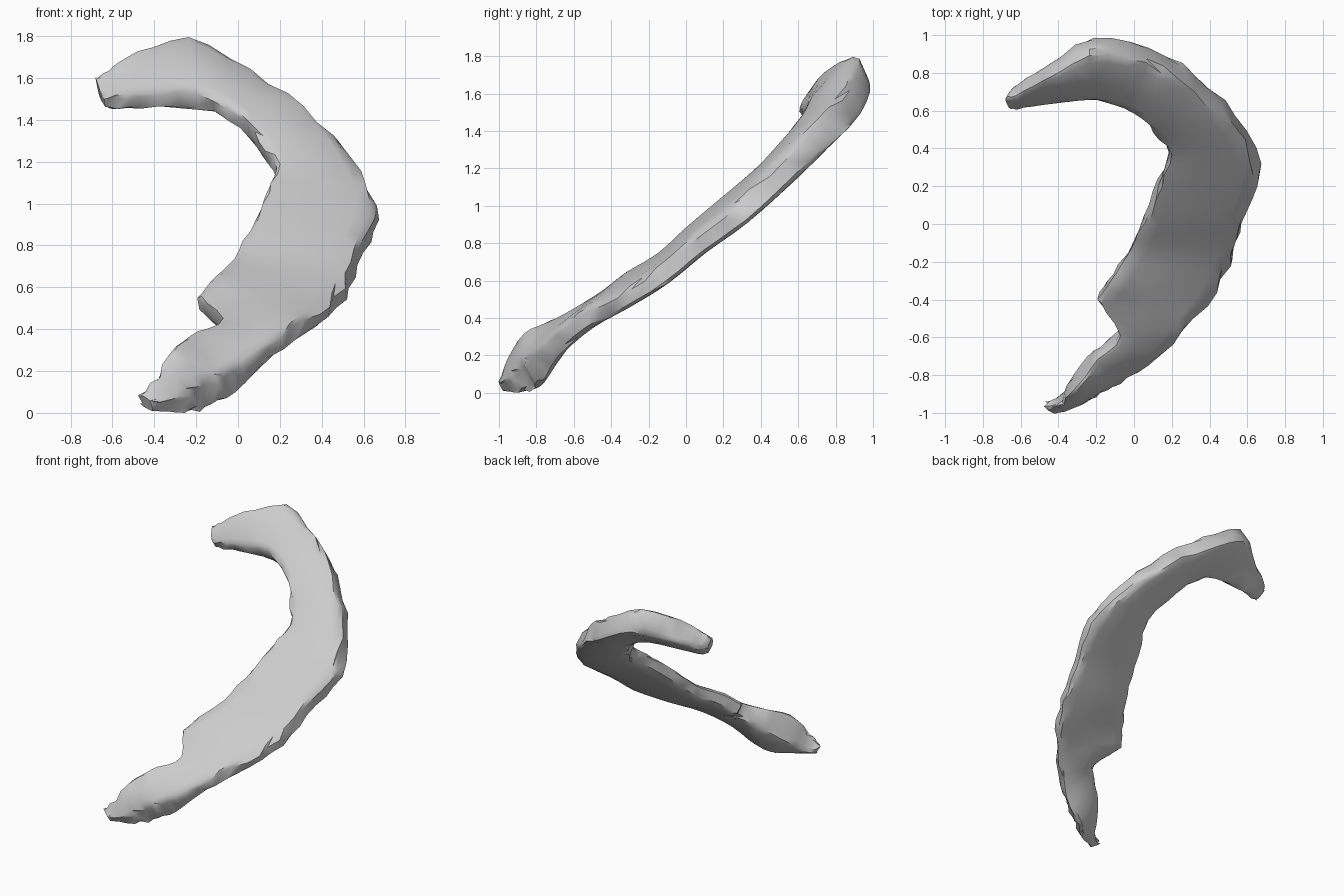
import bpy, bmesh, math, random
from mathutils import Vector

cube = bpy.data.objects.get("Cube")
if cube:
    bpy.data.objects.remove(cube, do_unlink=True)
random.seed(4)

# Stations from blade tip to handle end:
# inner edge on the front face, outer edge on the front face, thickness at each edge
stations = [
    ((-.66, .61, 1.55), (-.68, .65, 1.61), .07, .08),
    ((-.62, .6, 1.52), (-.62, .68, 1.66), .09, .14),
    ((-.48, .62, 1.54), (-.48, .75, 1.75), .11, .19),
    ((-.2, .63, 1.55), (-.24, .89, 1.83), .13, .22),
    ((0, .57, 1.45), (.06, .85, 1.67), .13, .21),
    ((.1, .47, 1.33), (.32, .7, 1.49), .13, .19),
    ((.17, .35, 1.2), (.52, .5, 1.28), .12, .18),
    ((.12, .19, 1.07), (.65, .25, 1.03), .12, .16),
    ((.05, -.01, .9), (.59, .04, .86), .12, .14),
    ((-.02, -.15, .77), (.53, -.17, .68), .12, .13),
    ((-.13, -.32, .67), (.43, -.38, .54), .13, .12),
    ((-.19, -.42, .58), (.26, -.59, .44), .13, .13),
    ((-.08, -.59, .48), (.07, -.76, .3), .13, .14),
    ((-.2, -.72, .42), (-.07, -.86, .21), .17, .19),
    ((-.31, -.86, .36), (-.17, -.91, .17), .23, .2),
    ((-.39, -.96, .2), (-.27, -.96, .1), .16, .12),
    ((-.47, -.98, .1), (-.41, -1.01, .06), .07, .06),
]
DEPTH = Vector((.12, .56, -.82))     # direction from front face to back face
SIDES, STEPS = 14, 3


def spline(a, b, c, d, t):
    """Catmull-Rom blend of four values."""
    return (b * 2 + (c - a) * t + (a * 2 - b * 5 + c * 4 - d) * t * t
            + (b * 3 - a - c * 3 + d) * t ** 3) * .5


def rounded(v):
    """One coordinate of a squarish outline, in the range 0 to 1."""
    return .5 + .5 * math.copysign(abs(v) ** .45, v)


def section(inner, outer, t_in, t_out):
    """Squarish cross-section fitted between the two edges."""
    ring = []
    for i in range(SIDES):
        angle = math.tau * (i + .5) / SIDES
        u, v = rounded(math.cos(angle)), rounded(math.sin(angle))
        p = inner.lerp(outer, u) + DEPTH * v * (t_in + (t_out - t_in) * u)
        if u < .1 or u > .9:         # chipped rim
            p += (outer - inner).normalized() * random.uniform(-.014, .014)
        ring.append(p)
    return ring


# Interpolate the stations into a smooth run of sections
rows = [(Vector(a), Vector(b), c, d) for a, b, c, d in stations]
rows = [rows[0]] + rows + [rows[-1]]
rings = []
for k in range(1, len(rows) - 2):
    for s in range(STEPS):
        rings.append(section(*[spline(*vals, s / STEPS) for vals in zip(*rows[k - 1:k + 3])]))
rings.append(section(*rows[-1]))

# Loft the curved blade and handle as one skin
bm = bmesh.new()
loops = [[bm.verts.new(p) for p in ring] for ring in rings]
for a, b in zip(loops, loops[1:]):
    for i in range(SIDES):
        j = (i + 1) % SIDES
        bm.faces.new((a[i], a[j], b[j], b[i]))
bm.faces.new(loops[0])
bm.faces.new(loops[-1])
bmesh.ops.triangulate(bm, faces=bm.faces[:])
bmesh.ops.recalc_face_normals(bm, faces=bm.faces[:])
low = min(v.co.z for v in bm.verts)
bmesh.ops.translate(bm, verts=bm.verts[:], vec=(0, 0, -low))
mesh = bpy.data.meshes.new("curved_blade")
bm.to_mesh(mesh)
bm.free()
blade = bpy.data.objects.new("curved_blade", mesh)
bpy.context.collection.objects.link(blade)

# Plain grey material
grey = bpy.data.materials.new("plain_grey")
grey.use_nodes = True
colour = (.6, .6, .6, 1)
grey.diffuse_color = colour
grey.node_tree.nodes["Principled BSDF"].inputs["Base Color"].default_value = colour
mesh.materials.append(grey)

bpy.ops.object.select_all(action='DESELECT')
blade.select_set(True)
bpy.context.view_layer.objects.active = blade
bpy.ops.object.shade_smooth_by_angle(angle=math.radians(35))
